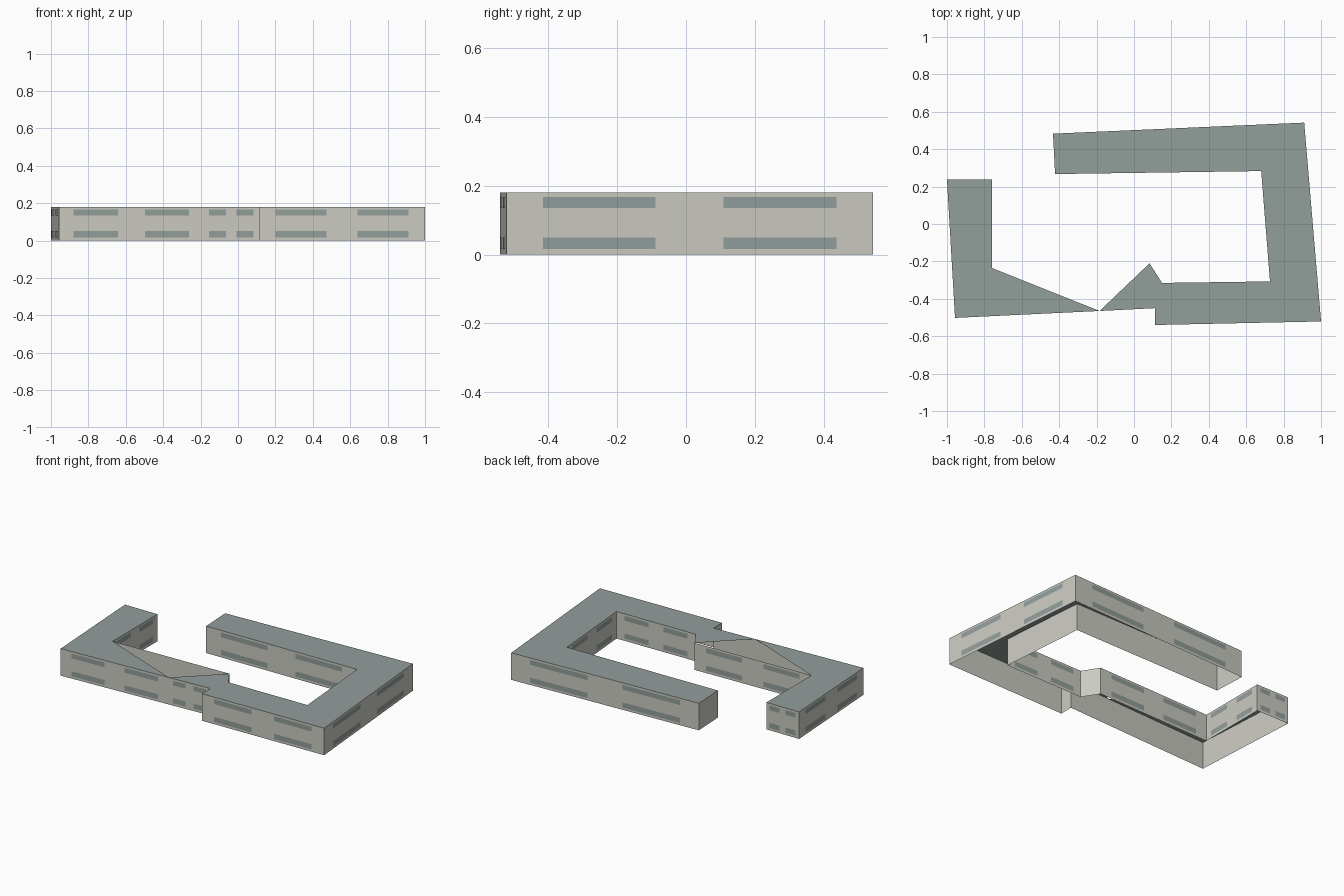
import bpy
import bmesh
from mathutils import Vector

cube = bpy.data.objects.get("Cube")
if cube:
    bpy.data.objects.remove(cube)

HEIGHT = 0.18
OFFSET = 0.0015           # window plates sit just proud of the wall
MIN_WINDOW_WALL = 0.22    # shorter walls stay blank
BAYS = ((0.1, 0.407), (0.593, 0.9))
STOREYS = ((0.016, 0.05), (0.135, 0.167))


def make_material(name, rgb):
    mat = bpy.data.materials.new(name)
    mat.use_nodes = True
    mat.diffuse_color = (*rgb, 1)
    mat.node_tree.nodes["Principled BSDF"].inputs["Base Color"].default_value = (*rgb, 1)
    return mat


def make_object(name, faces, mat):
    bm = bmesh.new()
    for points in faces:
        bm.faces.new([bm.verts.new(p) for p in points])
    bmesh.ops.remove_doubles(bm, verts=bm.verts, dist=0.0001)
    mesh = bpy.data.meshes.new(name)
    bm.to_mesh(mesh)
    bm.free()
    mesh.materials.append(mat)
    obj = bpy.data.objects.new(name, mesh)
    bpy.context.collection.objects.link(obj)
    return obj


stone = make_material("pale stone", (0.60, 0.60, 0.545))
slate = make_material("grey green", (0.29, 0.345, 0.33))

# Footprint, counter-clockwise: the two wings meet at the pinch point
pinch = (-0.184, -0.465)
west_wing = [(-0.76, -0.235), (-0.76, 0.237), (-1, 0.237), (-0.957, -0.502)]
east_wing = [(0.112, -0.45), (0.112, -0.54), (1, -0.521), (0.91, 0.542),
             (-0.433, 0.483), (-0.422, 0.267), (0.68, 0.283), (0.727, -0.307),
             (0.15, -0.315), (0.083, -0.21)]
outline = west_wing + [pinch] + east_wing

# Walls: thin sheets, open below; windows: two bays on two storeys
walls, windows = [], []
for a, b in zip(outline, outline[1:] + outline[:1]):
    a, b = Vector((*a, 0)), Vector((*b, 0))
    up = Vector((0, 0, HEIGHT))
    walls.append((a, b, b + up, a + up))
    along = b - a
    if along.length < MIN_WINDOW_WALL:
        continue
    out = Vector((along.y, -along.x, 0)).normalized() * OFFSET
    for s, e in BAYS:
        for low, high in STOREYS:
            corners = ((s, low), (e, low), (e, high), (s, high))
            windows.append([a + along * t + out + Vector((0, 0, z)) for t, z in corners])

make_object("walls", walls, stone)
make_object("windows", windows, slate)

# Flat roofs, leaving the triangular opening between the wings
for name, ring in (("west_roof", west_wing + [pinch]), ("east_roof", [pinch] + east_wing)):
    make_object(name, [[(x, y, HEIGHT) for x, y in ring]], slate)
